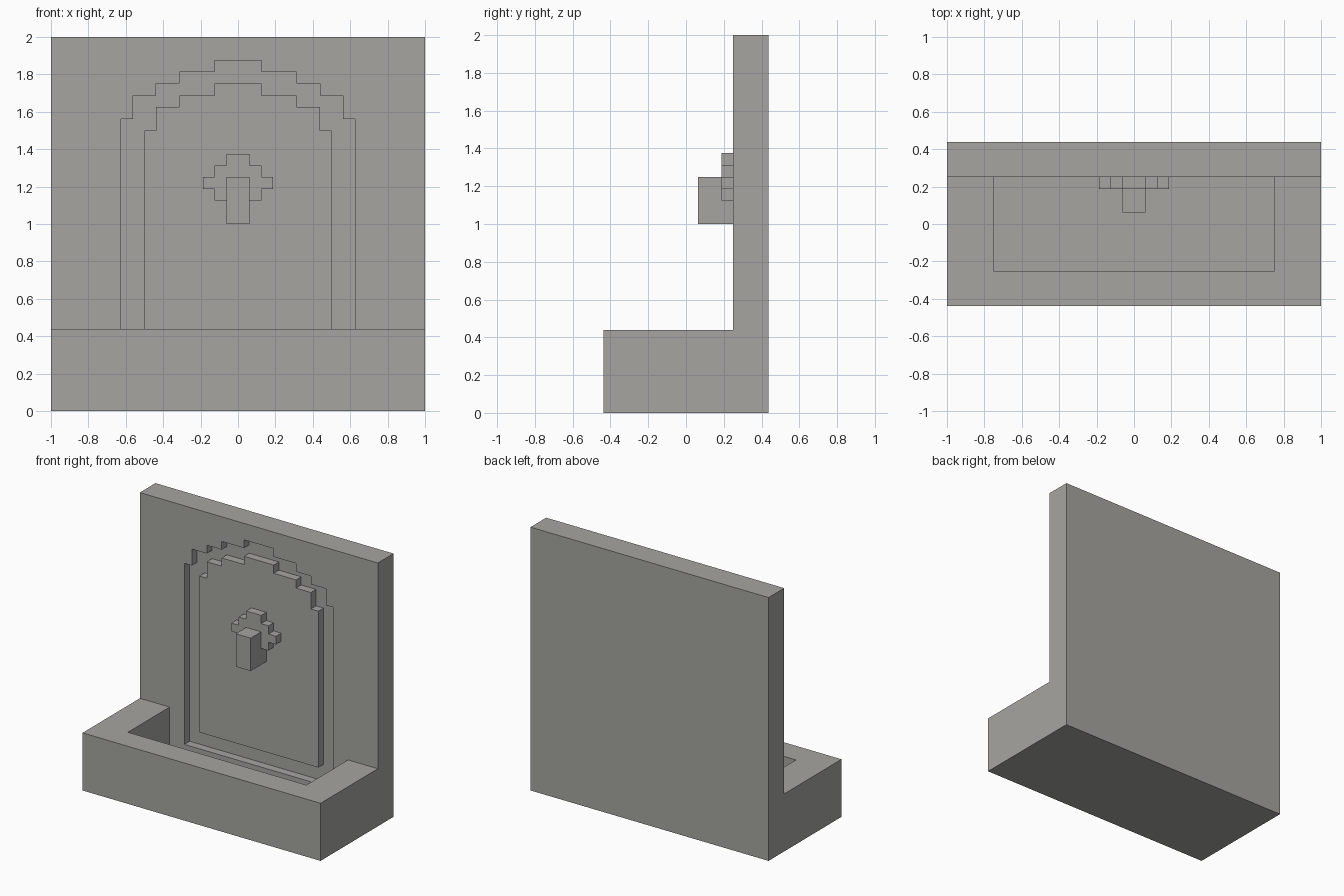
import bpy
import bmesh

U = 1 / 16  # block grid step

if "Cube" in bpy.data.objects:
    bpy.data.objects.remove(bpy.data.objects["Cube"], do_unlink=True)

# Single stone colour
stone = bpy.data.materials.new("warm grey stone")
stone.use_nodes = True
colour = (0.381, 0.376, 0.352, 1)
stone.diffuse_color = colour
bsdf = next(n for n in stone.node_tree.nodes if n.type == 'BSDF_PRINCIPLED')
bsdf.inputs["Base Color"].default_value = colour
bsdf.inputs["Roughness"].default_value = 0.9


def slab(name, outline, front, back):
    """Extrude an (x, z) outline, in grid steps, from front to back along y."""
    bm = bmesh.new()
    face = bm.faces.new([bm.verts.new((x * U, front * U, z * U)) for x, z in outline])
    new = bmesh.ops.extrude_face_region(bm, geom=[face])["geom"]
    verts = [v for v in new if isinstance(v, bmesh.types.BMVert)]
    bmesh.ops.translate(bm, verts=verts, vec=(0, (back - front) * U, 0))
    bmesh.ops.recalc_face_normals(bm, faces=bm.faces)
    mesh = bpy.data.meshes.new(name)
    bm.to_mesh(mesh)
    bm.free()
    mesh.materials.append(stone)
    obj = bpy.data.objects.new(name, mesh)
    bpy.context.collection.objects.link(obj)
    return obj


def stepped(bottom, steps):
    """Mirrored stair outline; steps are (half width, top height) going up."""
    right, z = [], bottom
    for half, top in steps:
        right += [(half, z), (half, top)]
        z = top
    return right + [(-x, z) for x, z in reversed(right)]


def carve(target, cutter):
    """Subtract the cutter from the target and discard it."""
    cutter.hide_render = True
    mod = target.modifiers.new("carve", 'BOOLEAN')
    mod.operation = 'DIFFERENCE'
    mod.solver = 'EXACT'
    mod.object = cutter
    bpy.context.view_layer.objects.active = target
    bpy.ops.object.modifier_apply(modifier=mod.name)
    bpy.data.objects.remove(cutter, do_unlink=True)


# Back wall with a shallow stepped arch recess
wall = slab("back_wall", stepped(0, [(16, 32)]), 4, 7)
outer_arch = stepped(3, [(10, 25), (9, 27), (7, 28), (5, 29), (2, 30)])
carve(wall, slab("arch_cutter", outer_arch, 2, 5))

# Raised arch panel, leaving a groove around it
inner_arch = stepped(5, [(8, 24), (7, 26), (5, 27), (2, 28)])
slab("arch_panel", inner_arch, 4, 5)

# Hollow basin against the wall
basin = slab("basin", stepped(0, [(16, 7)]), -7, 4)
carve(basin, slab("basin_cutter", stepped(2, [(12, 9)]), -4, 6))

# Rosette and water spout
slab("rosette", stepped(18, [(2, 19), (3, 20), (2, 21), (1, 22)]), 3, 4)
slab("spout", stepped(16, [(1, 20)]), 1, 4)
